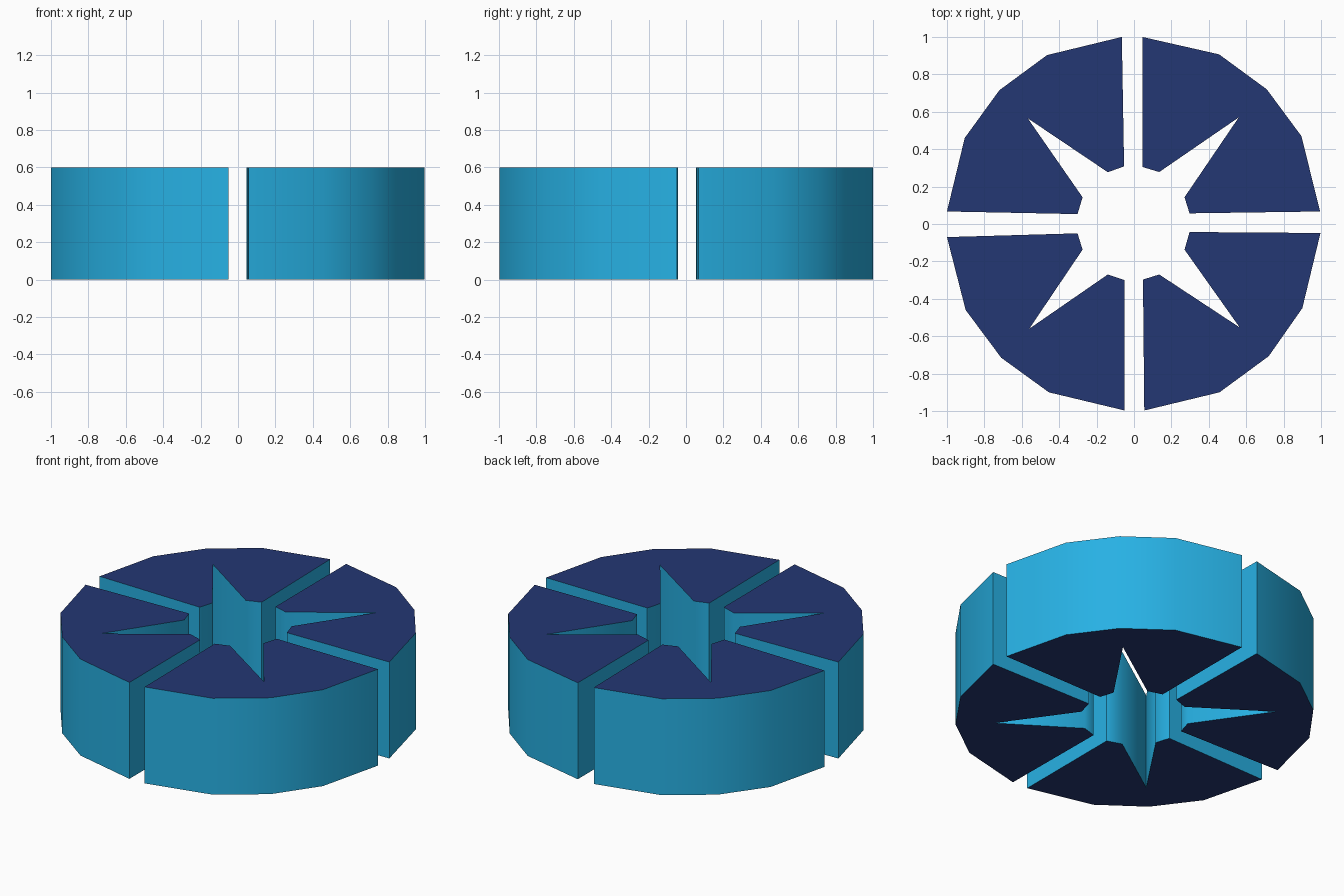
import bpy, bmesh, math

if "Cube" in bpy.data.objects:
    bpy.data.objects.remove(bpy.data.objects["Cube"])

HEIGHT = 0.6


def srgb(r, g, b):
    lin = lambda c: c / 12.92 if c <= 0.04045 else ((c + 0.055) / 1.055) ** 2.4
    return tuple(lin(v / 255) for v in (r, g, b)) + (1.0,)


def material(name, colour):
    m = bpy.data.materials.new(name)
    m.diffuse_color = colour
    m.use_nodes = True
    m.node_tree.nodes["Principled BSDF"].inputs["Base Color"].default_value = m.diffuse_color
    return m


navy = material("navy_caps", srgb(36, 55, 116))
blue = material("bright_blue_walls", srgb(39, 177, 228))

# Segment outlines seen from above: five rim points, then the inner notch
OUTLINES = {
    "back_right_segment": [
        (0.045, 1.0), (0.455, 0.907), (0.71, 0.72), (0.895, 0.47), (0.995, 0.067),
        (0.297, 0.057), (0.27, 0.143), (0.56, 0.57), (0.135, 0.278), (0.045, 0.305)],
    "back_left_segment": [
        (-0.065, 1.0), (-0.465, 0.903), (-0.72, 0.715), (-0.905, 0.46), (-1.0, 0.067),
        (-0.302, 0.053), (-0.275, 0.143), (-0.568, 0.565), (-0.14, 0.277), (-0.053, 0.308)],
    "front_left_segment": [
        (-1.0, -0.07), (-0.9, -0.46), (-0.71, -0.715), (-0.455, -0.9), (-0.05, -0.997),
        (-0.05, -0.3), (-0.14, -0.27), (-0.56, -0.56), (-0.275, -0.137), (-0.302, -0.05)],
    "front_right_segment": [
        (0.055, -0.997), (0.457, -0.9), (0.72, -0.707), (0.9, -0.45), (0.997, -0.048),
        (0.297, -0.043), (0.27, -0.137), (0.565, -0.553), (0.135, -0.27), (0.048, -0.297)],
}


def extrude_segment(name, outline):
    bm = bmesh.new()
    base = bm.faces.new([bm.verts.new((x, y, 0)) for x, y in outline])
    top = bmesh.ops.extrude_face_region(bm, geom=[base], use_keep_orig=True)
    bmesh.ops.translate(bm, vec=(0, 0, HEIGHT),
                        verts=[v for v in top["geom"] if isinstance(v, bmesh.types.BMVert)])
    bmesh.ops.recalc_face_normals(bm, faces=bm.faces)
    # caps are navy, walls are blue
    for f in bm.faces:
        f.material_index = 0 if abs(f.normal.z) > 0.5 else 1
    mesh = bpy.data.meshes.new(name)
    bm.to_mesh(mesh)
    bm.free()
    mesh.materials.append(navy)
    mesh.materials.append(blue)
    obj = bpy.data.objects.new(name, mesh)
    bpy.context.collection.objects.link(obj)
    # rounded rim and notch corners, sharp ends
    bpy.ops.object.select_all(action='DESELECT')
    obj.select_set(True)
    bpy.context.view_layer.objects.active = obj
    bpy.ops.object.shade_smooth_by_angle(angle=math.radians(60))


for name, outline in OUTLINES.items():
    extrude_segment(name, outline)
